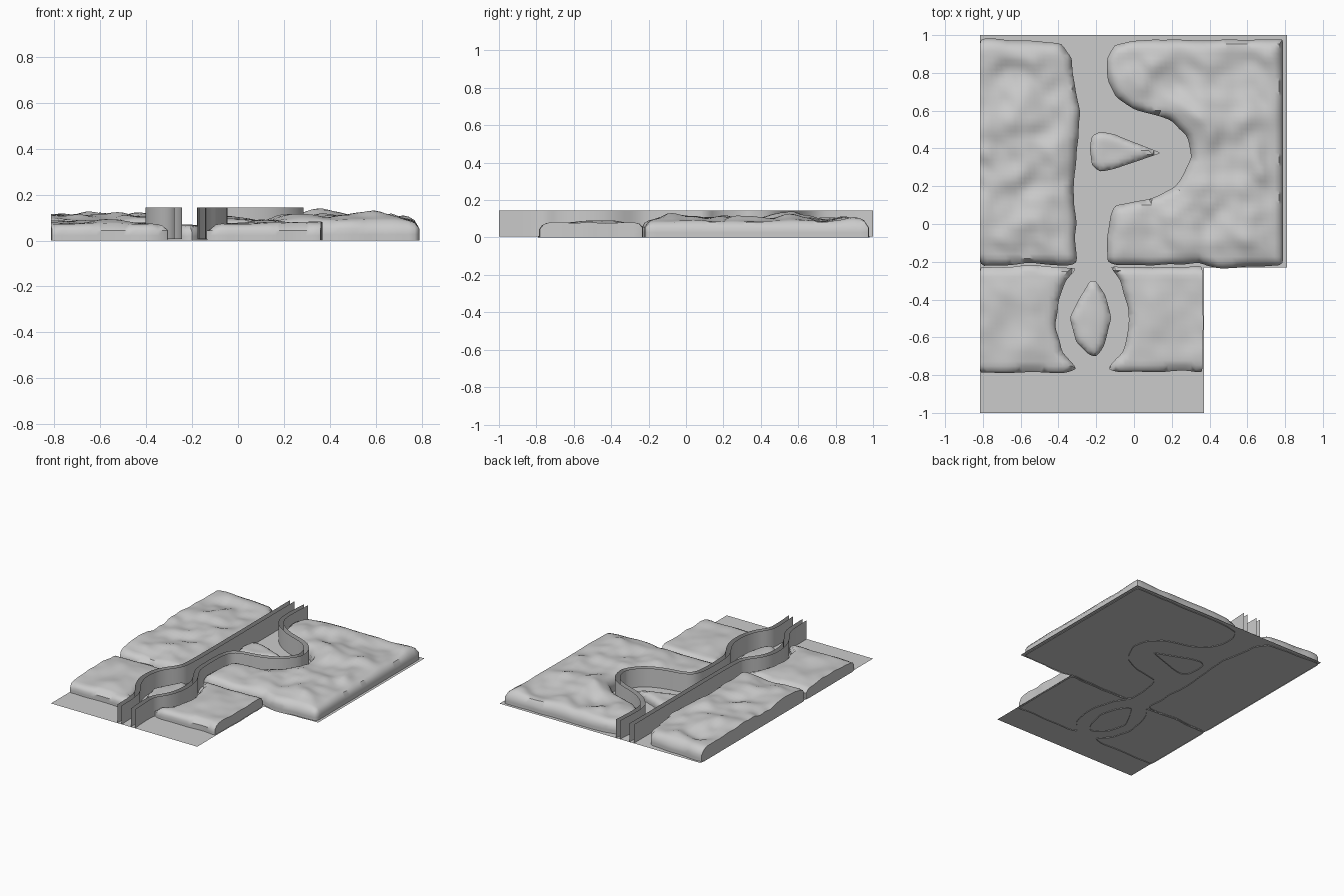
import bpy, bmesh, math
from mathutils import Vector, noise
from mathutils.geometry import delaunay_2d_cdt, intersect_point_line

if "Cube" in bpy.data.objects:
    bpy.data.objects.remove(bpy.data.objects["Cube"])


def finish(name, bm, smooth=True):
    me = bpy.data.meshes.new(name)
    bm.to_mesh(me)
    bm.free()
    ob = bpy.data.objects.new(name, me)
    bpy.context.collection.objects.link(ob)
    if smooth:
        bpy.ops.object.select_all(action='DESELECT')
        ob.select_set(True)
        bpy.context.view_layer.objects.active = ob
        bpy.ops.object.shade_smooth_by_angle(angle=math.radians(40))
    return ob


def resample(pts, step, rough):
    # Evenly divided, softened and slightly wobbly closed outline
    out = []
    for i, p in enumerate(pts):
        a, b = Vector(p), Vector(pts[(i + 1) % len(pts)])
        n = max(1, round((b - a).length / step))
        out += [a.lerp(b, k / n) for k in range(n)]
    n = len(out)
    out = [out[i] * 0.6 + (out[i - 1] + out[(i + 1) % n]) * 0.2 for i in range(n)]
    for p in out:
        if -0.8 < p.x < 0.77:
            v = noise.noise_vector(Vector((p.x * 8, p.y * 8, 0.3)))
            p += Vector((v.x, v.y)) * rough
    return out


def inside(p, poly):
    r = False
    for i, b in enumerate(poly):
        a = poly[i - 1]
        if (a.y > p.y) != (b.y > p.y) and p.x < (b.x - a.x) * (p.y - a.y) / (b.y - a.y) + a.x:
            r = not r
    return r


def seg_dist(p, a, b):
    t = min(1, max(0, intersect_point_line(p, a, b)[1]))
    return (p - a.lerp(b, t)).length


def slab(name, pts, h, bump, cut=None, rough=0.012, step=0.025, edge=0.05):
    # Ground slab: rounded rim, rolling top, undercut skirt
    poly = resample(pts, step, rough)
    segs = [(poly[i - 1], poly[i]) for i in range(len(poly))]
    rim = [s for s in segs if cut is None or any(abs(q.x - cut) > 0.012 for q in s)]
    verts = list(poly)
    x0, x1 = min(p.x for p in poly), max(p.x for p in poly)
    y0, y1 = min(p.y for p in poly), max(p.y for p in poly)
    for i in range(int((x1 - x0) / step) + 1):
        for j in range(int((y1 - y0) / step) + 1):
            p = Vector((x0 + (i + 0.5) * step, y0 + (j + 0.5) * step))
            if inside(p, poly) and min(seg_dist(p, *s) for s in segs) > 0.35 * step:
                verts.append(p)
    vs, _, fs = delaunay_2d_cdt(verts, [], [list(range(len(poly)))], 1, 1e-5)[:3]
    bm = bmesh.new()
    bv = []
    for v in vs:
        d = min(seg_dist(v, *s) for s in rim)
        t = min(1, d / edge)
        z = h * (0.6 + 0.4 * math.sqrt(1 - (1 - t) ** 2))
        w = noise.noise(Vector((v.x * 4.5, v.y * 4.5, 7.1)))
        w += 0.35 * noise.noise(Vector((v.x * 11, v.y * 11, 2.7)))
        z += bump * (0.3 + w) * min(1, d / 0.12)
        bv.append(bm.verts.new((v.x, v.y, z)))
    for f in fs:
        bm.faces.new([bv[i] for i in f])
    bmesh.ops.recalc_face_normals(bm, faces=bm.faces)
    if sum(f.normal.z for f in bm.faces) < 0:
        bmesh.ops.reverse_faces(bm, faces=bm.faces)
    for z in (h * 0.3, 0.0):
        edges = [e for e in bm.edges if e.is_boundary]
        new = bmesh.ops.extrude_edge_only(bm, edges=edges)['geom']
        for v in new:
            if isinstance(v, bmesh.types.BMVert):
                v.co.z = z
    return finish(name, bm)


def chaikin(pts, n=2):
    pts = [Vector(p) for p in pts]
    for _ in range(n):
        out = [pts[0]]
        for a, b in zip(pts, pts[1:]):
            out += [a.lerp(b, 0.25), a.lerp(b, 0.75)]
        pts = out + [pts[-1]]
    return pts


def wall(name, path, offset):
    # Thin upright sheet running along the path, shifted sideways
    pts = chaikin(path)
    bm = bmesh.new()
    prev = None
    for i, p in enumerate(pts):
        t = (pts[min(i + 1, len(pts) - 1)] - pts[max(i - 1, 0)]).normalized()
        q = p + Vector((t.y, -t.x)) * offset
        pair = [bm.verts.new((q.x, p.y if i in (0, len(pts) - 1) else q.y, z))
                for z in (0.006, 0.143)]
        if prev:
            bm.faces.new((prev[0], pair[0], pair[1], prev[1]))
        prev = pair
    return finish(name, bm)


# L-shaped base sheet
bm = bmesh.new()
bm.faces.new([bm.verts.new((x, y, 0.006)) for x, y in
              [(-0.815, -1), (0.37, -1), (0.37, -0.23), (0.81, -0.23), (0.81, 1), (-0.815, 1)]])
finish("base_sheet", bm, False)

# Large ground slabs
slab("ground_back_left",
     [(-0.815, 0.98), (-0.5, 0.97), (-0.38, 0.955), (-0.33, 0.88), (-0.31, 0.7), (-0.285, 0.6),
      (-0.3, 0.4), (-0.32, 0.18), (-0.305, 0), (-0.31, -0.2), (-0.36, -0.215), (-0.815, -0.215)],
     0.088, 0.045, cut=-0.815)
slab("ground_back_right",
     [(0.79, 0.98), (0.4, 0.975), (0, 0.97), (-0.1, 0.95), (-0.145, 0.88), (-0.135, 0.75),
      (-0.1, 0.68), (0, 0.61), (0.2, 0.545), (0.28, 0.47), (0.31, 0.34), (0.22, 0.2),
      (0.08, 0.13), (-0.1, 0.105), (-0.13, 0.05), (-0.145, -0.2), (-0.1, -0.215),
      (0.35, -0.21), (0.47, -0.24), (0.79, -0.21)],
     0.088, 0.045)

# Small ground slabs, mirrored about the track
bend = [(-0.31, -0.225), (-0.36, -0.3), (-0.405, -0.42), (-0.415, -0.54), (-0.38, -0.68),
        (-0.3, -0.77), (-0.37, -0.785)]
slab("ground_front_left", [(-0.815, -0.225)] + bend + [(-0.815, -0.79)], 0.074, 0.02, cut=-0.815)
slab("ground_front_right",
     [(0.365, -0.225)] + [(-0.44 - x, y) for x, y in bend] + [(0.365, -0.785)],
     0.074, 0.02, cut=0.365)

# Islands inside the track loops
slab("island_triangle",
     [(-0.235, 0.4), (-0.225, 0.465), (-0.18, 0.49), (-0.1, 0.475), (0.145, 0.375),
      (-0.1, 0.295), (-0.18, 0.275), (-0.225, 0.31)], 0.065, 0.02, rough=0.004, step=0.02)
slab("island_oval",
     [(-0.23, -0.3), (-0.28, -0.38), (-0.34, -0.49), (-0.31, -0.62), (-0.24, -0.69),
      (-0.2, -0.705), (-0.16, -0.65), (-0.12, -0.5), (-0.15, -0.38), (-0.2, -0.3)],
     0.065, 0.02, rough=0.006, step=0.02)

# Track walls, a pair of sheets on each side (paths run back to front)
left = [(-0.277, 1), (-0.277, 0.5), (-0.277, -0.2), (-0.3, -0.27), (-0.37, -0.36),
        (-0.402, -0.45), (-0.402, -0.57), (-0.36, -0.68), (-0.3, -0.76), (-0.28, -0.84), (-0.277, -1)]
right = [(-0.133, 1), (-0.147, 0.78), (-0.12, 0.68), (0, 0.59), (0.18, 0.53), (0.26, 0.46),
         (0.286, 0.38), (0.286, 0.31), (0.2, 0.205), (0.07, 0.15), (-0.1, 0.125), (-0.147, 0.06),
         (-0.148, -0.2), (-0.13, -0.27), (-0.075, -0.36), (-0.046, -0.45), (-0.046, -0.57),
         (-0.08, -0.68), (-0.14, -0.76), (-0.145, -0.84), (-0.135, -1)]
wall("wall_left_outer", left, 0)
wall("wall_left_inner", left, -0.034)
wall("wall_right_outer", right, 0)
wall("wall_right_inner", right, 0.032)
